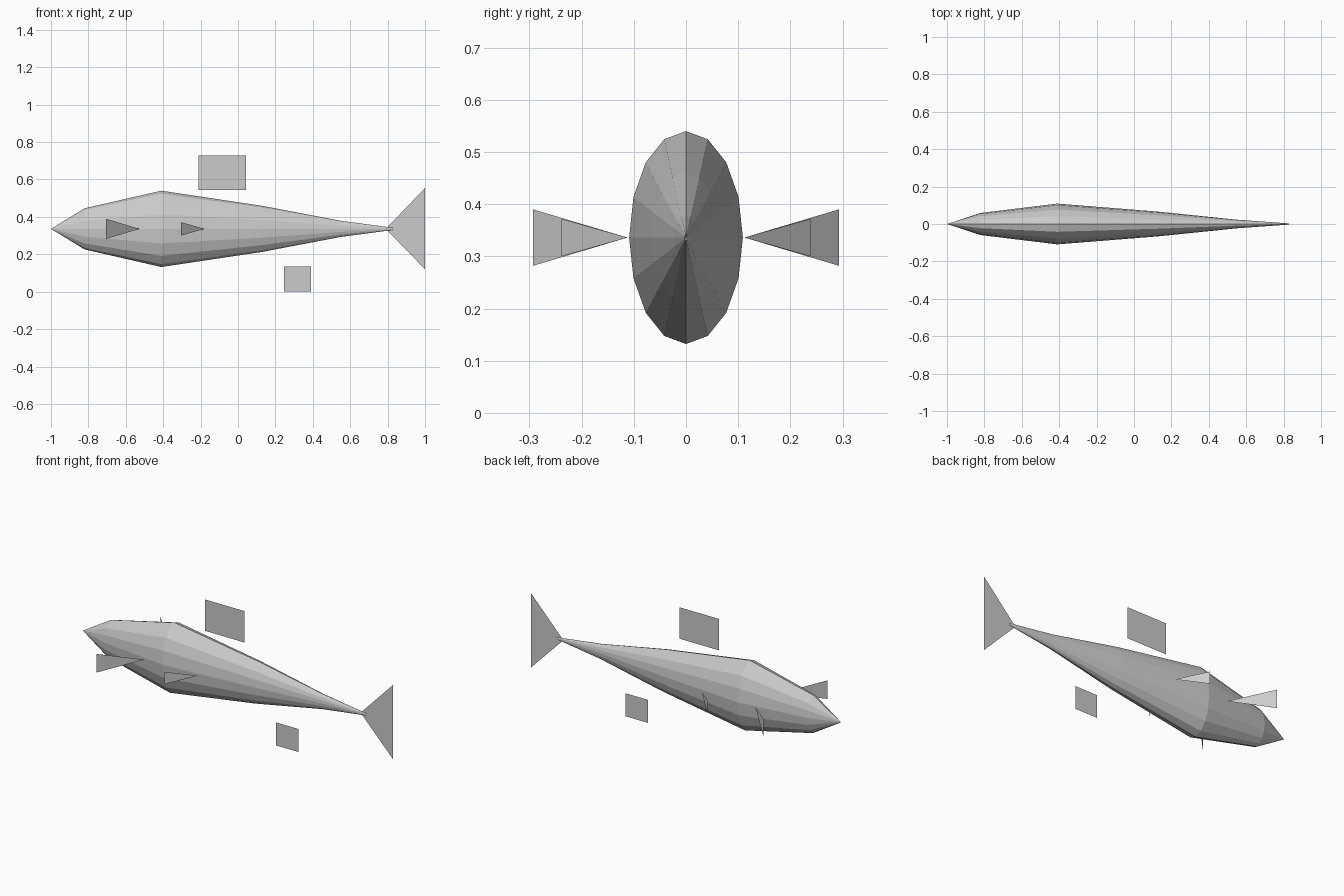
import bpy, bmesh, math

if "Cube" in bpy.data.objects:
    bpy.data.objects.remove(bpy.data.objects["Cube"])

grey = bpy.data.materials.new("grey")
grey.diffuse_color = (0.6, 0.6, 0.6, 1)
grey.use_nodes = True
grey.node_tree.nodes["Principled BSDF"].inputs["Base Color"].default_value = grey.diffuse_color

MID = 0.336      # height of the body axis
SIDES = 16


def make_object(name, bm):
    mesh = bpy.data.meshes.new(name)
    bm.to_mesh(mesh)
    bm.free()
    mesh.materials.append(grey)
    obj = bpy.data.objects.new(name, mesh)
    bpy.context.collection.objects.link(obj)
    return obj


def flat_fin(name, points, mirrored=False):
    """Single thin sheet, optionally mirrored to the other side of the fish."""
    bm = bmesh.new()
    bm.faces.new([bm.verts.new(p) for p in points])
    obj = make_object(name, bm)
    if mirrored:
        mod = obj.modifiers.new("other_side", 'MIRROR')
        mod.use_axis = (False, True, False)
        mod.use_mirror_merge = False
    return obj


def side_fin(name, x, y, half_height, tip_x, tip_y):
    """Upright triangle, swept forward, pointing back at the body."""
    flat_fin(name, [(x, -y, MID + half_height), (x, -y, MID - half_height),
                    (tip_x, -tip_y, MID)], mirrored=True)


# Body: oval rings (x, half width, half height) lofted from a pointed nose
rings = [(-0.82, 0.059, 0.110), (-0.41, 0.109, 0.204), (0.13, 0.066, 0.123),
         (0.55, 0.023, 0.043), (0.83, 0.003, 0.006)]
bm = bmesh.new()
nose = bm.verts.new((-1, 0, MID))
loops = []
for x, ry, rz in rings:
    angles = [2 * math.pi * i / SIDES for i in range(SIDES)]
    loops.append([bm.verts.new((x, ry * math.cos(a), MID + rz * math.sin(a)))
                  for a in angles])
for i in range(SIDES):
    j = (i + 1) % SIDES
    bm.faces.new((nose, loops[0][j], loops[0][i]))
    for a, b in zip(loops, loops[1:]):
        bm.faces.new((a[i], a[j], b[j], b[i]))
bmesh.ops.recalc_face_normals(bm, faces=bm.faces)
make_object("body", bm)

# Fins on the centre line
flat_fin("tail_fin", [(0.79, 0, MID), (1, 0, 0.12), (1, 0, 0.555)])
flat_fin("back_fin", [(-0.212, 0, 0.545), (0.043, 0, 0.545),
                      (0.043, 0, 0.728), (-0.212, 0, 0.728)])
flat_fin("belly_fin", [(0.246, 0, 0), (0.39, 0, 0),
                       (0.39, 0, 0.134), (0.246, 0, 0.134)])

# Paired side fins
side_fin("front_side_fins", -0.706, 0.293, 0.054, -0.527, 0.112)
side_fin("rear_side_fins", -0.305, 0.239, 0.036, -0.18, 0.112)
